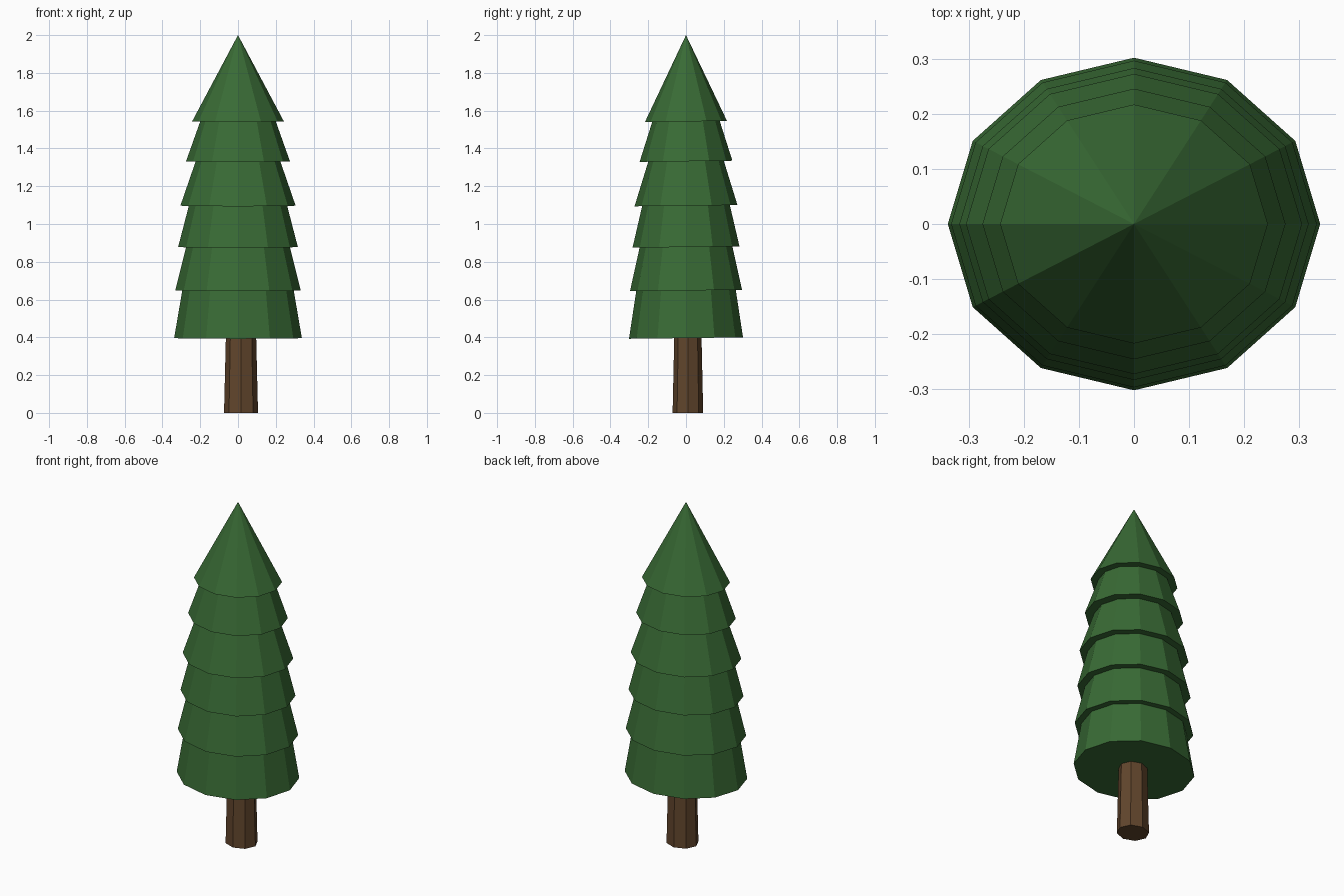
import bpy, bmesh, math

if "Cube" in bpy.data.objects:
    bpy.data.objects.remove(bpy.data.objects["Cube"])


def material(name, color):
    m = bpy.data.materials.new(name)
    m.diffuse_color = color
    m.use_nodes = True
    m.node_tree.nodes["Principled BSDF"].inputs["Base Color"].default_value = m.diffuse_color
    return m


def lathe(name, profile, sides, squash, centre, mat, shear=0.0):
    """Flat-faced elliptical lathe of (radius, z) points, capped at open ends."""
    bm = bmesh.new()
    rings = []
    for r, z in profile:
        count = sides if r > 0 else 1
        ring = []
        for i in range(count):
            a = 2 * math.pi * i / sides
            x, y = r * math.cos(a), r * squash * math.sin(a)
            ring.append(bm.verts.new((x + centre[0], y + centre[1], z + shear * y)))
        rings.append(ring)
    for lo, hi in zip(rings, rings[1:]):
        for i in range(sides):
            j = (i + 1) % sides
            if len(hi) == 1:
                bm.faces.new((lo[i], lo[j], hi[0]))
            else:
                bm.faces.new((lo[i], lo[j], hi[j], hi[i]))
    for ring in (rings[0], rings[-1]):
        if len(ring) > 1:
            bm.faces.new(ring)
    bmesh.ops.recalc_face_normals(bm, faces=bm.faces)
    mesh = bpy.data.meshes.new(name)
    bm.to_mesh(mesh)
    bm.free()
    mesh.materials.append(mat)
    ob = bpy.data.objects.new(name, mesh)
    bpy.context.collection.objects.link(ob)
    return ob


green = material("needles", (0.04, 0.145, 0.035, 1))
brown = material("bark", (0.12, 0.06, 0.025, 1))

# Foliage tiers: (bottom z, bottom radius, radius where the next tier covers it)
tiers = [(0.396, 0.338, 0.295), (0.648, 0.332, 0.275), (0.878, 0.317, 0.260),
         (1.097, 0.305, 0.224), (1.332, 0.275, 0.200), (1.543, 0.243, 0.0)]
profile = []
for i, (z, r, r_top) in enumerate(tiers):
    z_top = tiers[i + 1][0] if i + 1 < len(tiers) else 2.0
    profile += [(r, z), (r_top, z_top)]
lathe("foliage", profile, 12, 0.893, (0, 0), green, shear=0.012)

# Slightly off-centre tapered trunk
lathe("trunk", [(0.09, 0), (0.08, 0.41)], 8, 0.9, (0.016, 0.01), brown)
